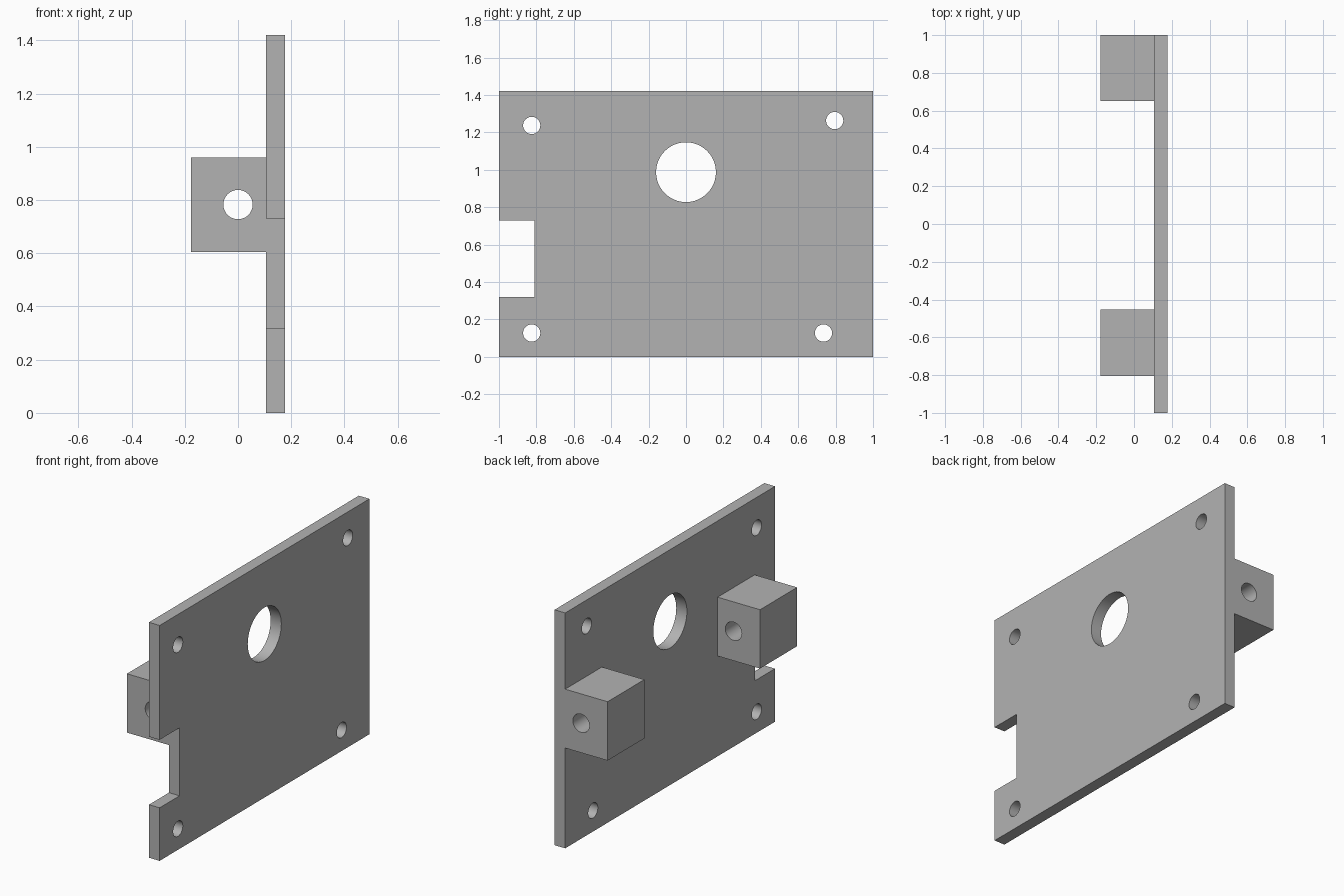
import bpy
import math

cube = bpy.data.objects.get("Cube")
if cube:
    bpy.data.objects.remove(cube, do_unlink=True)

grey = bpy.data.materials.new("plain grey")
grey.use_nodes = True
colour = (0.45, 0.45, 0.45, 1)
grey.diffuse_color = colour
grey.node_tree.nodes["Principled BSDF"].inputs["Base Color"].default_value = colour


def box(name, low, high):
    """Axis-aligned box between two corners."""
    centre = [(a + b) / 2 for a, b in zip(low, high)]
    bpy.ops.mesh.primitive_cube_add(size=1, location=centre)
    ob = bpy.context.object
    ob.name = name
    ob.scale = [b - a for a, b in zip(low, high)]
    bpy.ops.object.transform_apply(location=False, rotation=False, scale=True)
    ob.data.materials.append(grey)
    return ob


def rod(name, centre, radius, rotation):
    """Cylinder used to drill a round hole."""
    bpy.ops.mesh.primitive_cylinder_add(vertices=48, radius=radius, depth=1,
                                        location=centre, rotation=rotation)
    ob = bpy.context.object
    ob.name = name
    ob.data.materials.append(grey)
    return ob


def cut(ob, cutter):
    """Subtract the cutter from the part and discard it."""
    cutter.hide_render = True
    mod = ob.modifiers.new("cut", "BOOLEAN")
    mod.operation = "DIFFERENCE"
    mod.solver = "EXACT"
    mod.object = cutter
    bpy.ops.object.select_all(action="DESELECT")
    bpy.context.view_layer.objects.active = ob
    ob.select_set(True)
    bpy.ops.object.modifier_apply(modifier=mod.name)
    bpy.data.objects.remove(cutter, do_unlink=True)


def finish(ob):
    bpy.ops.object.select_all(action="DESELECT")
    bpy.context.view_layer.objects.active = ob
    ob.select_set(True)
    bpy.ops.object.shade_smooth_by_angle(angle=math.radians(30))


INNER, OUTER = 0.106, 0.177

# Upright plate with an edge notch
plate = box("mounting_plate", (INNER, -1, 0), (OUTER, 1, 1.42))
cut(plate, box("notch_cutter", (0, -1.2, 0.32), (0.3, -0.81, 0.73)))

# Large opening and four screw holes
holes = [(0, 0.987, 0.16), (-0.825, 1.237, 0.046), (0.795, 1.263, 0.046),
         (-0.825, 0.127, 0.046), (0.735, 0.127, 0.046)]
for y, z, radius in holes:
    cut(plate, rod("hole_cutter", (INNER, y, z), radius, (0, math.pi / 2, 0)))
finish(plate)

# Two bored blocks on the inner side
for name, y0, y1 in [("front_block", -0.806, -0.453), ("back_block", 0.65, 1)]:
    block = box(name, (-OUTER, y0, 0.605), (INNER, y1, 0.96))
    cut(block, rod("bore_cutter", (0, (y0 + y1) / 2, 0.783), 0.055,
                   (math.pi / 2, 0, 0)))
    finish(block)
